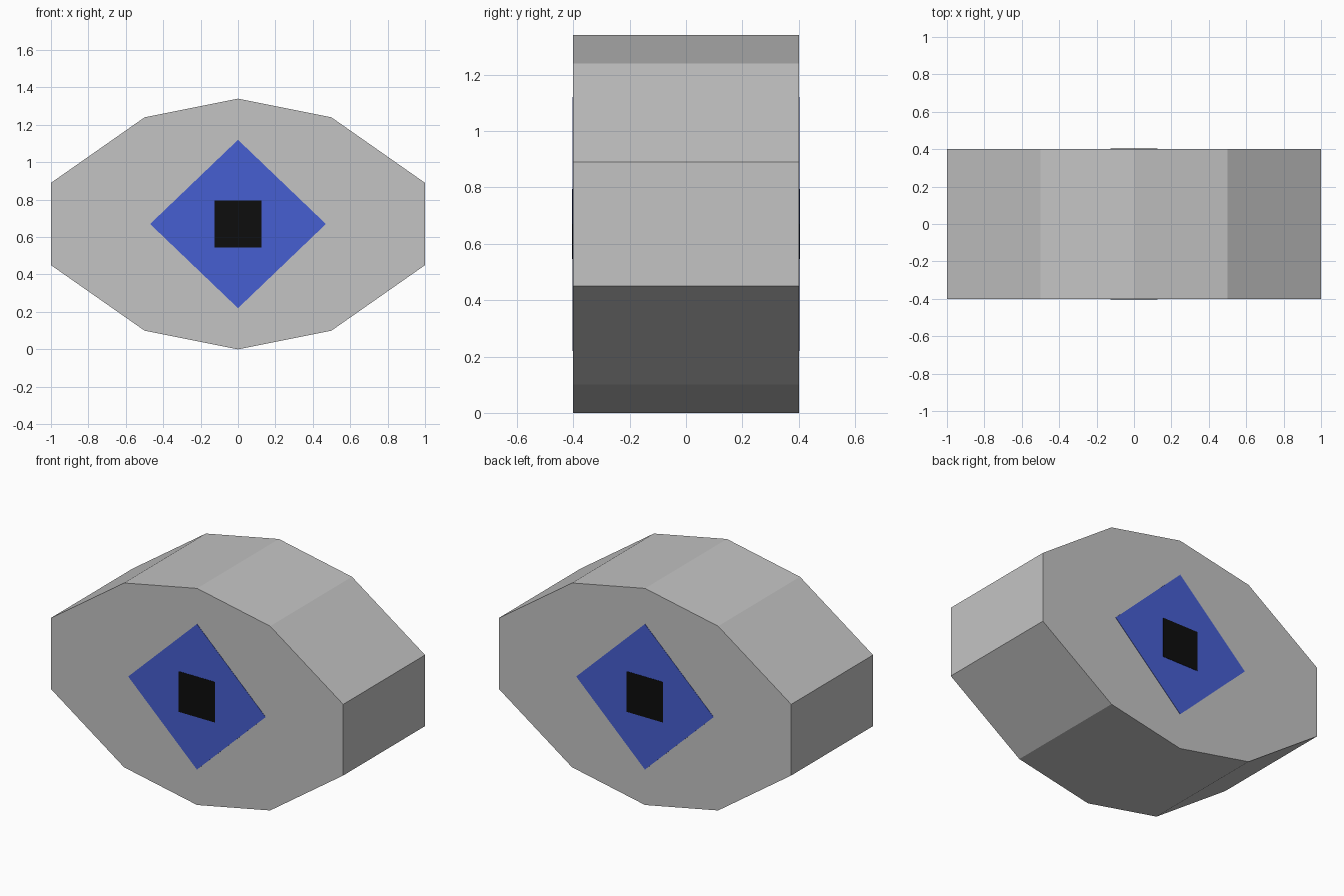
import bpy, bmesh

if "Cube" in bpy.data.objects:
    bpy.data.objects.remove(bpy.data.objects["Cube"])

HALF_DEPTH = 0.4
MID_Z = 0.67


def material(name, rgb):
    m = bpy.data.materials.new(name)
    m.diffuse_color = (*rgb, 1.0)
    m.use_nodes = True
    m.node_tree.nodes["Principled BSDF"].inputs["Base Color"].default_value = m.diffuse_color
    return m


def prism(name, outline, y0, y1, mat):
    """Extrude an (x, z) outline from y0 to y1."""
    bm = bmesh.new()
    face = bm.faces.new([bm.verts.new((x, y0, z)) for x, z in outline])
    ext = bmesh.ops.extrude_face_region(bm, geom=[face])
    moved = [v for v in ext["geom"] if isinstance(v, bmesh.types.BMVert)]
    bmesh.ops.translate(bm, verts=moved, vec=(0, y1 - y0, 0))
    bmesh.ops.recalc_face_normals(bm, faces=bm.faces)
    mesh = bpy.data.meshes.new(name)
    bm.to_mesh(mesh)
    bm.free()
    mesh.materials.append(mat)
    obj = bpy.data.objects.new(name, mesh)
    bpy.context.collection.objects.link(obj)
    return obj


grey = material("light_grey", (0.55, 0.55, 0.55))
blue = material("blue", (0.061, 0.112, 0.635))
black = material("black", (0.004, 0.004, 0.004))

# Ten-sided body, mirrored from its right half
right = [(0, 0), (0.5, 0.1), (1, 0.45), (1, 0.89), (0.5, 1.24), (0, 1.34)]
left = [(-x, z) for x, z in reversed(right[1:-1])]
prism("body", right + left, -HALF_DEPTH, HALF_DEPTH, grey)

# Diamond iris and square pupil on both faces, as thin plates
diamond = [(0, MID_Z - 0.45), (0.47, MID_Z), (0, MID_Z + 0.45), (-0.47, MID_Z)]
square = [(sx * 0.125, MID_Z + sz * 0.125)
          for sx, sz in ((-1, -1), (1, -1), (1, 1), (-1, 1))]
for side, s in (("front", -1), ("back", 1)):
    y = s * HALF_DEPTH
    prism(side + "_iris", diamond, y, y + s * 0.002, blue)
    prism(side + "_pupil", square, y, y + s * 0.004, black)
